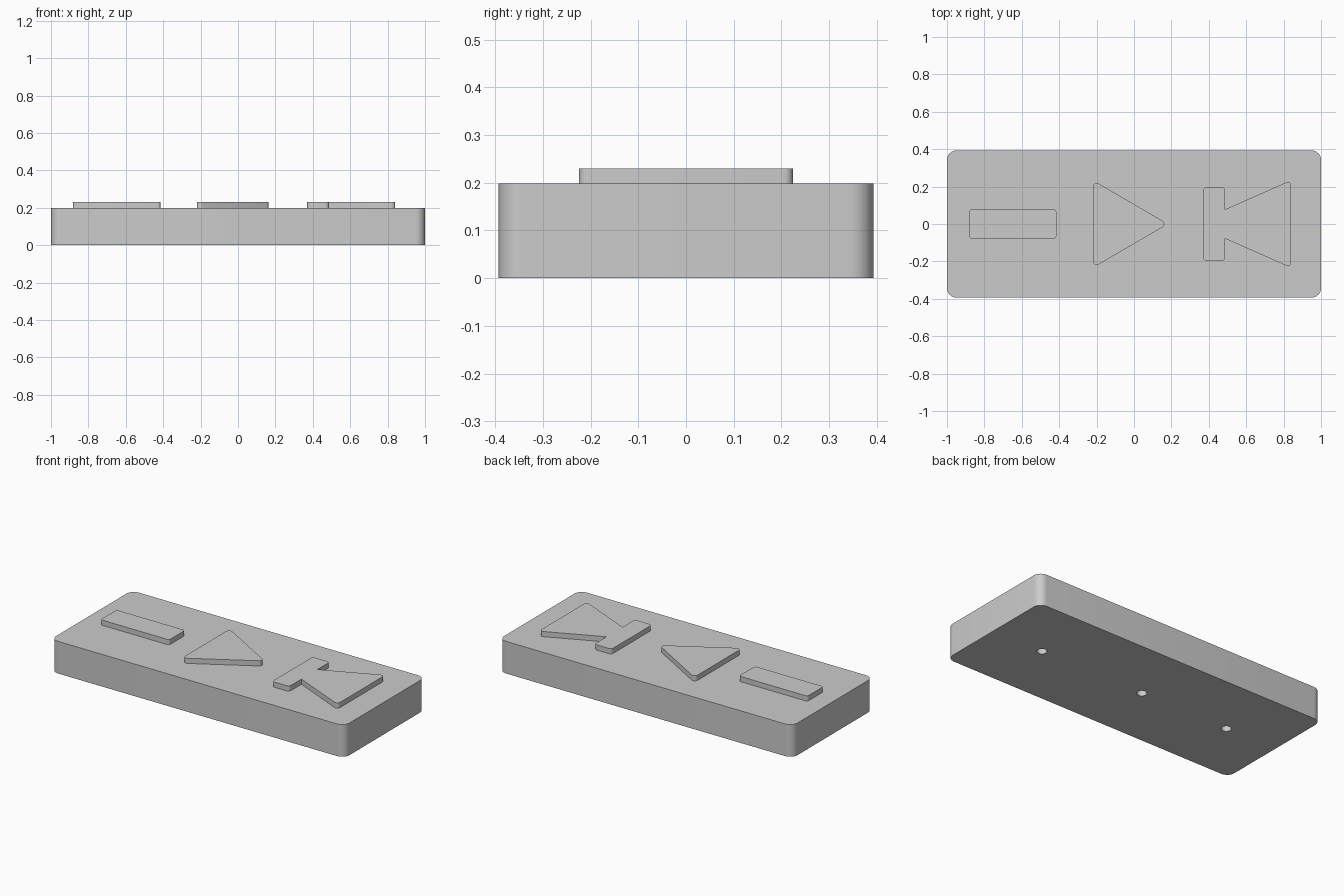
import bpy, bmesh, math
from mathutils import Vector

cube = bpy.data.objects.get("Cube")
if cube:
    bpy.data.objects.remove(cube, do_unlink=True)

GREY = (0.6, 0.6, 0.6, 1.0)
grey = bpy.data.materials.new("plain grey")
grey.use_nodes = True
grey.diffuse_color = GREY
bsdf = next(n for n in grey.node_tree.nodes if n.type == 'BSDF_PRINCIPLED')
bsdf.inputs["Base Color"].default_value = GREY

BASE_TOP, SYMBOL_TOP = 0.198, 0.23


def rounded(corners, steps=8):
    """Round each (x, y, radius) corner of a counter-clockwise outline."""
    out = []
    n = len(corners)
    for i, (x, y, r) in enumerate(corners):
        p = Vector((x, y))
        if r == 0:
            out.append(p)
            continue
        a = (Vector(corners[i - 1][:2]) - p).normalized()
        b = (Vector(corners[(i + 1) % n][:2]) - p).normalized()
        half = a.angle(b) / 2
        centre = p + (a + b).normalized() * (r / math.sin(half))
        start = p + a * (r / math.tan(half)) - centre
        end = p + b * (r / math.tan(half)) - centre
        sweep = start.angle(end)
        for k in range(steps + 1):
            t = k / steps
            arc = (start * math.sin((1 - t) * sweep) + end * math.sin(t * sweep)) / math.sin(sweep)
            out.append(centre + arc)
    return out


def slab(name, outline, z0, z1):
    """Extrude a flat outline from z0 up to z1."""
    bm = bmesh.new()
    face = bm.faces.new([bm.verts.new((p.x, p.y, z0)) for p in outline])
    top = bmesh.ops.extrude_face_region(bm, geom=[face])["geom"]
    bmesh.ops.translate(bm, vec=(0, 0, z1 - z0),
                        verts=[v for v in top if isinstance(v, bmesh.types.BMVert)])
    bmesh.ops.recalc_face_normals(bm, faces=bm.faces)
    mesh = bpy.data.meshes.new(name)
    bm.to_mesh(mesh)
    bm.free()
    mesh.materials.append(grey)
    obj = bpy.data.objects.new(name, mesh)
    bpy.context.collection.objects.link(obj)
    return obj


def select_only(obj):
    bpy.ops.object.select_all(action='DESELECT')
    obj.select_set(True)
    bpy.context.view_layer.objects.active = obj


def box(x0, x1, half_y, r):
    return rounded([(x0, -half_y, r), (x1, -half_y, r), (x1, half_y, r), (x0, half_y, r)])


# Base block with three blind holes underneath
base = slab("base_block", box(-1, 1, 0.393, 0.05), 0, BASE_TOP)
for hole_x in (-0.655, -0.055, 0.655):
    ring = [Vector((hole_x + 0.028 * math.cos(a), 0.028 * math.sin(a)))
            for a in (math.tau * k / 32 for k in range(32))]
    cutter = slab("hole_cutter", ring, -0.05, 0.1)
    cutter.hide_render = True
    cut = base.modifiers.new("hole", 'BOOLEAN')
    cut.operation = 'DIFFERENCE'
    cut.solver = 'EXACT'
    cut.object = cutter
    select_only(base)
    bpy.ops.object.modifier_apply(modifier=cut.name)
    bpy.data.objects.remove(cutter, do_unlink=True)

# Raised bar
bar = slab("raised_bar", box(-0.882, -0.415, 0.078, 0.015), BASE_TOP, SYMBOL_TOP)

# Raised triangle pointing towards +x
triangle = slab("raised_triangle", rounded(
    [(-0.22, -0.234, 0.02), (0.182, 0, 0.02), (-0.22, 0.234, 0.02)]), BASE_TOP, SYMBOL_TOP)

# Raised bar joined to a flared wedge, mirrored across y
lower = [(0.37, -0.197, 0.02), (0.487, -0.197, 0.02), (0.487, -0.078, 0), (0.84, -0.234, 0.018)]
upper = [(x, -y, r) for x, y, r in reversed(lower)]
wedge = slab("raised_bar_and_wedge", rounded(lower + upper), BASE_TOP, SYMBOL_TOP)

# Smooth the rounded corners, keep the rims sharp
for part in (base, bar, triangle, wedge):
    select_only(part)
    bpy.ops.object.shade_smooth_by_angle(angle=math.radians(30))
